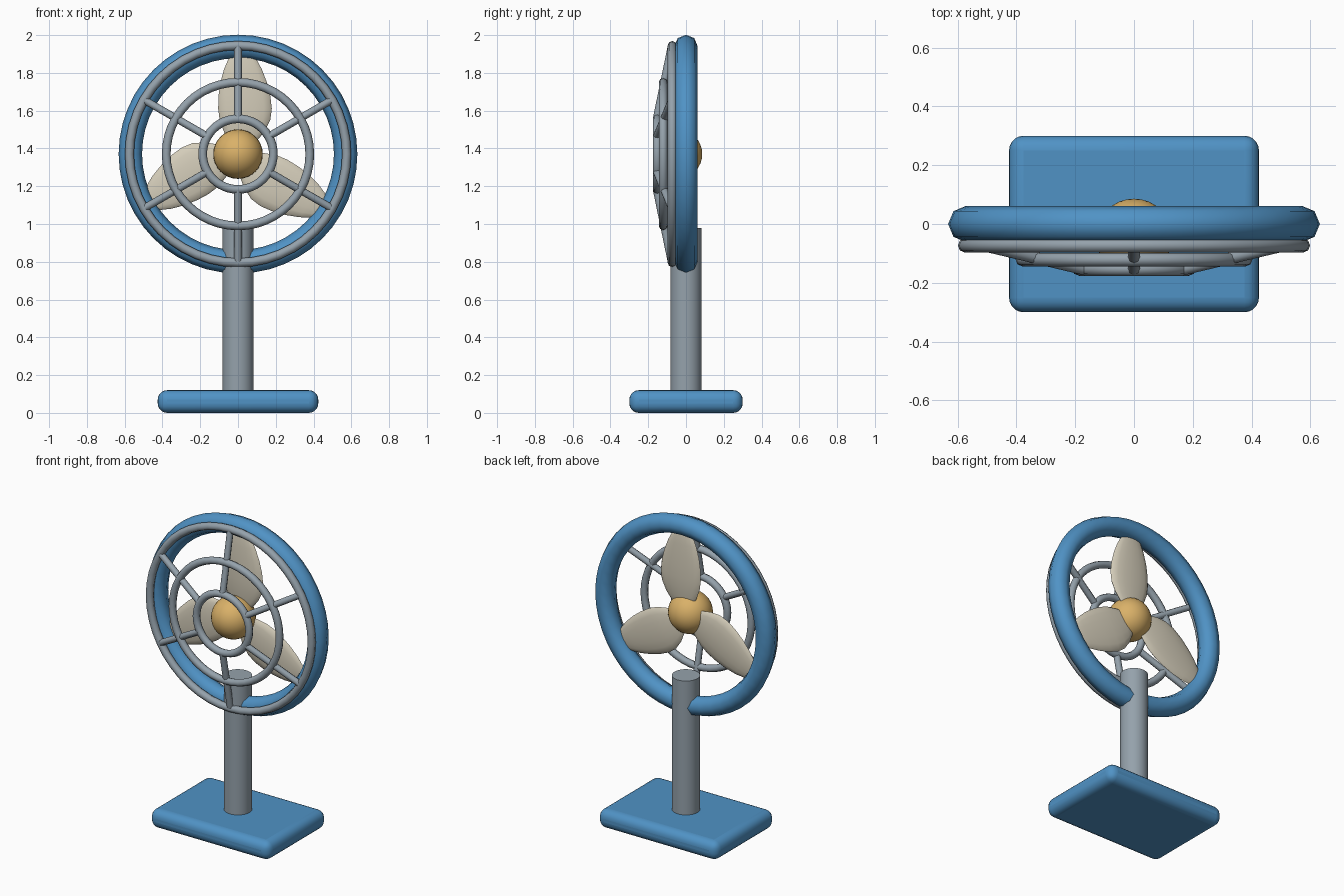
import bpy, bmesh
from math import sin, cos, pi, radians
from mathutils import Vector, Matrix

cube = bpy.data.objects.get("Cube")
if cube:
    bpy.data.objects.remove(cube, do_unlink=True)

HUB = Vector((0, 0, 1.37))


def material(name, rgb):
    m = bpy.data.materials.new(name)
    m.use_nodes = True
    m.diffuse_color = (*rgb, 1)
    m.node_tree.nodes["Principled BSDF"].inputs["Base Color"].default_value = (*rgb, 1)
    return m


BLUE = material("blue paint", (0.08, 0.29, 0.56))
GREY = material("grey metal", (0.30, 0.36, 0.41))
CREAM = material("cream blade", (0.66, 0.61, 0.49))
GOLD = material("gold hub", (0.70, 0.44, 0.14))


def finish(name, mat, angle=60):
    ob = bpy.context.object
    ob.name = name
    ob.data.materials.append(mat)
    bpy.ops.object.shade_smooth_by_angle(angle=radians(angle))
    return ob


def add_bevel(ob, width, segments):
    mod = ob.modifiers.new("rounding", "BEVEL")
    mod.width, mod.segments = width, segments
    mod.limit_method = "ANGLE"
    mod.angle_limit = radians(50)


def ring(name, mat, radius, tube, y):
    bpy.ops.mesh.primitive_torus_add(
        major_radius=radius, minor_radius=tube, major_segments=48, minor_segments=8,
        location=HUB + Vector((0, y, 0)), rotation=(pi / 2, 0, 0))
    return finish(name, mat)


def rod(name, mat, a, b, radius, sides):
    d = b - a
    bpy.ops.mesh.primitive_cylinder_add(
        vertices=sides, radius=radius, depth=d.length, location=(a + b) / 2,
        rotation=d.to_track_quat("Z", "Y").to_euler())
    return finish(name, mat)


# Base slab and post
bpy.ops.mesh.primitive_cube_add(size=1, location=(0, 0, 0.06))
bpy.context.object.scale = (0.85, 0.6, 0.12)
bpy.ops.object.transform_apply(location=False, rotation=False, scale=True)
base = finish("base", BLUE, 30)
add_bevel(base, 0.05, 5)
rod("post", GREY, Vector((0, 0, 0.1)), Vector((0, 0, 0.98)), 0.082, 32)

# Housing ring and front guard
ring("housing_ring", BLUE, 0.57, 0.062, 0)
ring("outer_guard_ring", GREY, 0.575, 0.024, -0.073)
ring("middle_guard_ring", GREY, 0.38, 0.023, -0.121)
ring("inner_guard_ring", GREY, 0.187, 0.023, -0.153)

for i in range(6):
    a = pi / 2 + i * pi / 3
    out = Vector((cos(a), 0, sin(a)))
    rod(f"guard_spoke_{i + 1}", GREY, HUB + out * 0.19 + Vector((0, -0.155, 0)),
        HUB + out * 0.565 + Vector((0, -0.078, 0)), 0.02, 8)

# Hub
bpy.ops.mesh.primitive_uv_sphere_add(
    segments=32, ring_count=16, radius=0.131, location=HUB + Vector((0, -0.045, 0)),
    rotation=(pi / 2, 0, 0))
finish("hub", GOLD)

# Blade sections: distance from hub, half width, sideways offset
SECTIONS = [(0.04, 0.04, 0.02), (0.07, 0.075, 0.025), (0.12, 0.108, 0.033),
            (0.18, 0.134, 0.037), (0.24, 0.142, 0.037), (0.31, 0.137, 0.034),
            (0.38, 0.123, 0.03), (0.45, 0.1, 0.026), (0.505, 0.073, 0.023),
            (0.535, 0.045, 0.022), (0.55, 0.015, 0.021)]


def blade(name, angle):
    bm = bmesh.new()
    rows = []
    for r, w, off in SECTIONS:
        rows.append([bm.verts.new((off + w * cos(t), 0.2 * w * sin(t), r))
                     for t in (2 * pi * k / 16 for k in range(16))])
    for lo, hi in zip(rows, rows[1:]):
        for k in range(16):
            n = (k + 1) % 16
            bm.faces.new((lo[k], lo[n], hi[n], hi[k]))
    bm.faces.new(rows[0][::-1])
    bm.faces.new(rows[-1])
    bmesh.ops.recalc_face_normals(bm, faces=bm.faces)
    me = bpy.data.meshes.new(name)
    bm.to_mesh(me)
    bm.free()
    ob = bpy.data.objects.new(name, me)
    ob.matrix_world = Matrix.Translation(HUB) @ Matrix.Rotation(angle, 4, "Y")
    bpy.context.collection.objects.link(ob)
    bpy.ops.object.select_all(action="DESELECT")
    ob.select_set(True)
    bpy.context.view_layer.objects.active = ob
    finish(name, CREAM)


for i in range(3):
    blade(f"fan_blade_{i + 1}", i * 2 * pi / 3)
